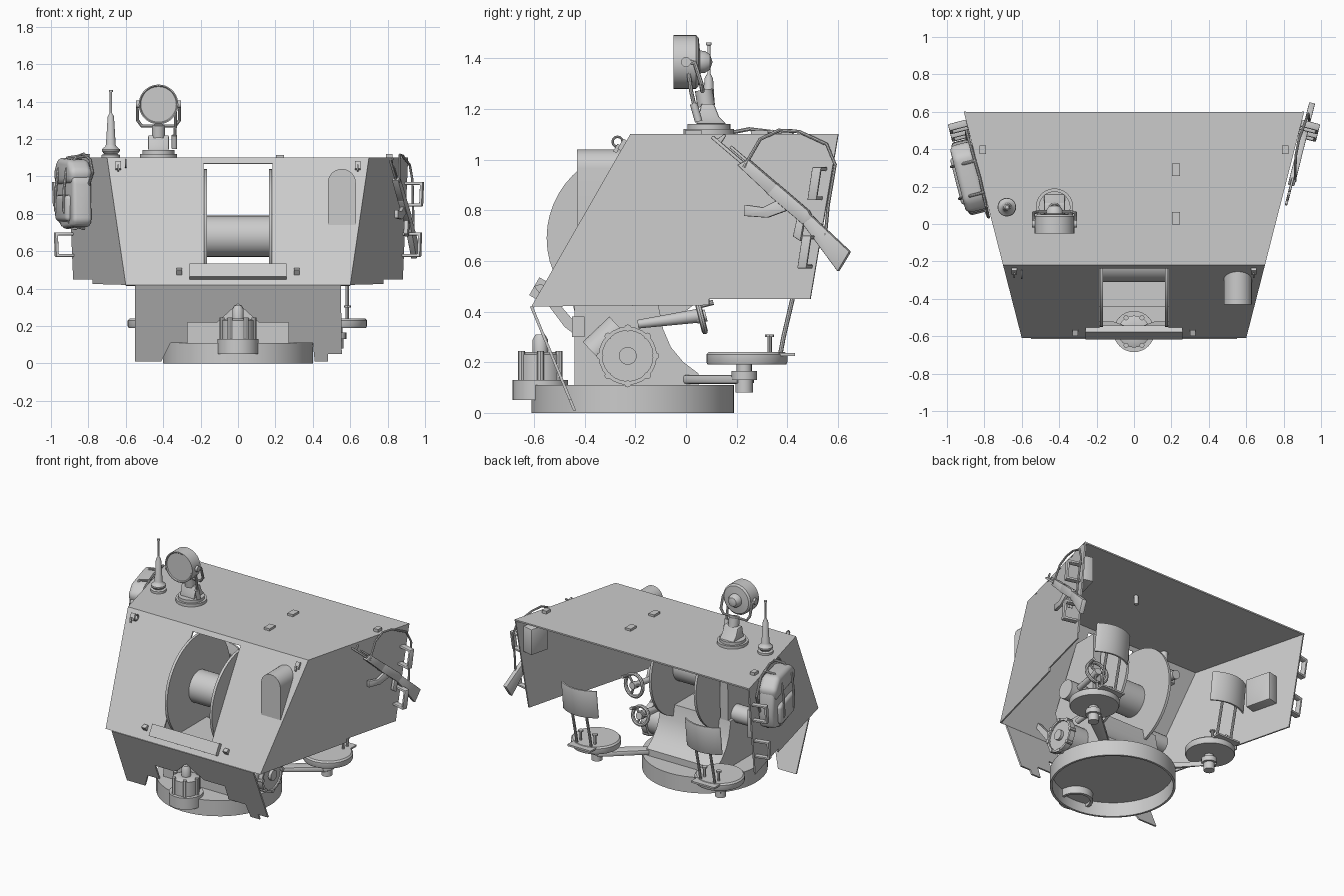
import bpy, bmesh, math
from mathutils import Vector

def finish(name, bm, bevel=0, seg=2):
    bmesh.ops.remove_doubles(bm, verts=bm.verts, dist=1e-5)
    bmesh.ops.recalc_face_normals(bm, faces=bm.faces)
    me = bpy.data.meshes.new(name)
    bm.to_mesh(me); bm.free()
    ob = bpy.data.objects.new(name, me)
    bpy.context.collection.objects.link(ob)
    if bevel:
        m = ob.modifiers.new("bevel", 'BEVEL')
        m.width, m.segments = bevel, seg
    return ob

def prism(name, pts, c0, c1, f, bevel=0, seg=2):
    bm = bmesh.new()
    a = [bm.verts.new(f(p, q, c0)) for p, q in pts]
    b = [bm.verts.new(f(p, q, c1)) for p, q in pts]
    bm.faces.new(a); bm.faces.new(b)
    for i in range(len(a)):
        j = (i + 1) % len(a)
        bm.faces.new((a[i], a[j], b[j], b[i]))
    return finish(name, bm, bevel, seg)

def rect(a0, a1, b0, b1):
    return [(a0, b0), (a1, b0), (a1, b1), (a0, b1)]

def lathe(name, prof, origin, axis=(0, 0, 1), n=32):
    bm = bmesh.new()
    q = Vector((0, 0, 1)).rotation_difference(Vector(axis))
    vs = [bm.verts.new(Vector((r, 0, h))) for r, h in prof]
    es = [bm.edges.new((vs[i], vs[i + 1])) for i in range(len(vs) - 1)]
    bmesh.ops.spin(bm, geom=vs + es, cent=(0, 0, 0), axis=(0, 0, 1), angle=math.tau, steps=n)
    bmesh.ops.remove_doubles(bm, verts=bm.verts, dist=1e-5)
    for v in bm.verts:
        v.co = q @ v.co + Vector(origin)
    return finish(name, bm)

def cyl(name, p, q, r, r2=None, n=20):
    d = Vector(q) - Vector(p)
    return lathe(name, [(0, 0), (r, 0), (r if r2 is None else r2, d.length), (0, d.length)], p, d, n)

def tube(name, pts, r):
    cu = bpy.data.curves.new(name, 'CURVE')
    cu.dimensions, cu.bevel_depth, cu.bevel_resolution, cu.use_fill_caps = '3D', r, 2, True
    sp = cu.splines.new('POLY')
    sp.points.add(len(pts) - 1)
    for k, p in zip(sp.points, pts):
        k.co = (*p, 1)
    bpy.context.collection.objects.link(bpy.data.objects.new(name, cu))

# mappings from flat coordinates to the tilted armour planes
X = lambda y, z, c: (c, y, z)
Y = lambda x, z, c: (x, c, z)
Z = lambda x, y, c: (x, y, c)
def side(s):
    return lambda y, z, o: (s * (.756 + .256 * y + .969 * o), y - .248 * o, z)
def front(s):
    return lambda x, z, o: (s * x, -.61 + .5735 * (z - .42) - .867 * o, z + .497 * o)
def apron(x, z, o):
    return (x, -.61 - .415 * (z - .42) - o, z)

# shield plates
prism("shield_roof", [(-.7, -.22), (.7, -.22), (.91, .6), (-.91, .6)], 1.09, 1.1, Z)
side_pts = [(-.22, 1.1), (.6, 1.1), (.49, .45), (.09, .45), (.09, .425), (-.61, .42)]
half = [(0, .42), (.6, .42), (.7, 1.1), (0, 1.1), (0, 1.07), (.185, 1.07), (.185, .52), (0, .52)]
for s in (1, -1):
    S, F = side(s), front(s)
    prism("shield_side", side_pts, -.01, 0, S)
    prism("shield_front", half, -.01, 0, F)
    prism("front_hook", rect(.625, .655, 1.035, 1.075), 0, .015, F)
    prism("hook_pin", rect(.635, .645, 1.02, 1.05), .01, .025, F)
    prism("roof_clip", rect(s * .79, s * .825, .375, .42), 1.1, 1.12, Z)
    # grab handles on the outer sides
    for y, z in ((.53, .84), (.49, .57)):
        c = [(0, z), (.1, z), (.1, z + .13), (0, z + .13), (0, z + .115), (.085, z + .115), (.085, z + .015), (0, z + .015)]
        prism("grab_handle", c, y - .018, y + .018, lambda o, h, k: S(k + .15 * (h - z - .06), h, o), .004)
prism("front_sill", rect(-.26, .26, .45, .52), 0, .03, front(1))
tube("lifting_ring", [(-.6, -.27 + .02 * math.cos(a), 1.07 + .02 * math.sin(a)) for a in [i * math.tau / 12 for i in range(13)]], .005)
for y in (.03, .29):
    prism("roof_block", rect(.203, .247, y - .033, y + .033), 1.1, 1.115, Z)
# lower apron with stepped notch
prism("apron", [(-.55, .42), (.55, .42), (.555, .05), (.48, .05), (.48, .01), (.41, .01), (.4, .11), (.27, .11),
      (.27, .22), (.11, .22), (0, .32), (-.11, .22), (-.27, .22), (-.27, .11), (-.36, .11), (-.41, .01), (-.55, .01)], -.006, .006, apron)
# arched sight blister
arch = [(.48, .74), (.63, .74)] + [(.555 + .075 * math.cos(a), .965 + .075 * math.sin(a)) for a in [i * math.pi / 12 for i in range(13)]]
prism("sight_blister", arch, -.43, -.24, Y)

# turntable base, pedestal and trunnion cheeks
lathe("base_ring", [(0, .1), (.385, .1), (.385, 0), (.4, 0), (.4, .11), (0, .11)], (0, -.21, 0), n=48)
low = [(-.44, .11), (-.44, .43), (-.11, .43), (-.09, .33), (-.06, .26), (-.01, .2), (.05, .155), (.05, .11)]
prism("pedestal", low, -.27, .27, X)
wall = [(-.44, .4), (-.48, .56), (-.27, .98), (-.1, .98), (-.11, .4)]
for s in (1, -1):
    prism("trunnion_wall", wall, s * .19, s * .25, X)
    cyl("elevation_cheek", (s * .165, -.2, .69), (s * .183, -.2, .69), .35, n=48)
    prism("shield_strut", [(-.6, .5), (-.57, .51), (-.44, .36), (-.44, .31), (-.48, .34)], s * .3, s * .33, X)
    prism("strut_foot", rect(s * .25, s * .34, -.45, -.4), .3, .38, Z)
cyl("drum", (-.17, -.2, .68), (.17, -.2, .68), .11, n=40)

# front drive motor
lathe("drive_motor", [(0, .07), (.09, .07), (.09, .05), (.11, .05), (.11, .13), (.085, .13), (.085, .23), (.06, .24), (.03, .24), (.03, .29), (.018, .31), (0, .31)], (0, -.575, 0))
for i in range(6):
    a = math.tau * i / 6
    cyl("motor_bolt", (.085 * math.cos(a), -.575 + .085 * math.sin(a), .13), (.085 * math.cos(a), -.575 + .085 * math.sin(a), .245), .014, n=8)

# crew seats on swing arms
for cx in (.53, -.43):
    s, cy = math.copysign(1, cx), .24
    prism("seat_arm", [(s * .2, -.06), (s * .24, .04), (cx - .03, cy + .03), (cx + .03, cy - .04)], .115, .15, Z, .008)
    lathe("seat_post", [(0, .08), (.035, .08), (.035, .13), (.05, .13), (.05, .165), (.03, .165), (.03, .19), (0, .19)], (cx, cy - .01, 0), n=16)
    lathe("seat_pad", [(0, .19), (.155, .19), (.16, .2), (.16, .23), (.15, .24), (0, .24)], (cx, cy, 0))
    for k in (-1, 1):
        x = cx + k * .055
        tube("seat_rod", [(x, .37, .22), (x, .385, .3), (x, .425, .47), (x, .445, .6)], .009)
        cyl("seat_bolt", (x, .33, .23), (x, .33, .3), .009, n=8)
        cyl("bolt_head", (x, .33, .3), (x, .33, .31), .018, n=8)
    prism("rod_bracket", rect(cx - .09, cx + .09, .31, .43), .225, .237, Z)
    cols = [(cx + .135 * i / 5, .455 - .045 * (i / 5) ** 2) for i in range(-5, 6)]
    strip = cols + [(x, y + .014) for x, y in reversed(cols)]
    prism("seat_backrest", strip, .47, .67, lambda x, y, z: (x, y + .12 * (z - .57), z), .004)

# handwheels and gearboxes
def handwheel(c, axis, r):
    ax = Vector(axis).normalized()
    lathe("handwheel", [(r + .012 * math.cos(a), .012 * math.sin(a)) for a in [i * math.tau / 8 for i in range(9)]], c, ax, 24)
    u = ax.orthogonal().normalized()
    v = ax.cross(u)
    for i in range(3):
        d = u * math.cos(i * 2.094) + v * math.sin(i * 2.094)
        cyl("wheel_spoke", c, Vector(c) + d * r, .008, n=8)
    cyl("wheel_hub", Vector(c) - ax * .02, Vector(c) + ax * .02, .024, n=12)
    cyl("wheel_grip", Vector(c) + u * r, Vector(c) + u * r + ax * .06, .011, n=10)
handwheel((.31, .06, .38), (0, 1, .25), .06)
cyl("wheel_shaft", (.31, -.19, .35), (.31, .06, .385), .017, .028)
handwheel((.36, .06, .58), (.15, 1, .1), .075)
cyl("upper_wheel_shaft", (.33, -.2, .56), (.36, .06, .58), .02)
cyl("upper_gearbox", (.25, -.2, .56), (.4, -.2, .56), .065)
cyl("gear_housing", (.27, -.23, .225), (.4, -.23, .225), .1)
lathe("gear_cover", [(0, 0), (.115, 0), (.115, .04), (.1, .04), (.1, .03), (.035, .03), (.035, .05), (0, .05)], (.39, -.23, .225), (1, 0, 0), 24)
for i in range(8):
    a = math.tau * i / 8
    p = (.39, -.23 + .11 * math.cos(a), .225 + .11 * math.sin(a))
    cyl("cover_lug", p, (.435, p[1], p[2]), .014, n=8)
cyl("gear_motor", (.34, -.365, .235), (.34, -.26, .335), .062)
cyl("left_gearbox", (-.25, -.2, .45), (-.4, -.2, .45), .06)

# items inside the shield
prism("right_wall_box", rect(.4, .54, .86, 1.04), -.09, -.01, side(1), .006)
prism("left_wall_box", rect(.22, .4, .65, .85), -.09, -.01, side(-1), .006)
prism("sight_body", rect(-.43, -.32, -.2, -.1), .86, .96, Z, .01)
cyl("sight_stem", (-.375, -.15, .95), (-.375, -.15, 1.09), .025)
cyl("sight_eyepiece", (-.375, -.12, .9), (-.375, -.03, .88), .03)
cyl("roof_post", (.225, .29, 1.03), (.225, .29, 1.09), .014)

# searchlight
lathe("lamp_base", [(0, 1.1), (.1, 1.1), (.1, 1.12), (.085, 1.12), (.085, 1.14), (0, 1.14)], (-.425, .09, 0))
prism("lamp_pedestal", [(.04, 1.14), (.16, 1.14), (.13, 1.17), (.11, 1.22), (.06, 1.22), (.05, 1.17)], -.48, -.37, X, .006)
cyl("lamp_neck", (-.425, .08, 1.21), (-.425, .07, 1.275), .035)
lathe("lamp_housing", [(0, .006), (.095, .006), (.1, 0), (.106, 0), (.106, .09), (.095, .1), (.045, .105), (.043, .125), (.03, .145), (0, .155)], (-.425, -.05, 1.385), (0, 1, 0), 36)
tube("lamp_yoke", [(-.315, 0, 1.39), (-.313, .035, 1.38), (-.313, .06, 1.3), (-.335, .065, 1.27), (-.515, .065, 1.27), (-.537, .06, 1.3), (-.537, .035, 1.38), (-.535, 0, 1.39)], .009)
for x in (-.32, -.53):
    cyl("lamp_pivot", (x - .015, 0, 1.385), (x + .015, 0, 1.385), .02, n=12)
tube("lamp_lever", [(-.335, .005, 1.38), (-.335, .02, 1.27), (-.34, .045, 1.16)], .008)
cyl("lever_grip", (-.34, .03, 1.22), (-.34, .05, 1.15), .015, n=12)

# antenna
lathe("antenna", [(0, 1.1), (.05, 1.1), (.05, 1.115), (.035, 1.12), (.048, 1.135), (.048, 1.145), (.03, 1.16), (.026, 1.17), (.017, 1.32), (.006, 1.34), (.006, 1.45), (.011, 1.452), (.011, 1.462), (0, 1.462)], (-.68, .09, 0), n=20)

# rifle slung on the right side
R = side(1)
def gun(u, v, o):
    return R(.11 + .76 * u + .65 * v, 1.09 - .65 * u + .76 * v, o + .03)
for nm, pts, w in (
    ("rifle_barrel", rect(0, .3, -.007, .007), .007), ("rifle_gas_tube", rect(.08, .3, .012, .024), .006),
    ("rifle_front_sight", [(.02, 0), (.045, 0), (.04, .04), (.03, .04)], .005),
    ("rifle_handguard", [(.15, -.018), (.32, -.026), (.32, .026), (.17, .026)], .018),
    ("rifle_receiver", [(.31, -.028), (.5, -.028), (.51, .015), (.48, .027), (.31, .027)], .017),
    ("rifle_magazine", [(.36, -.02), (.42, -.02), (.375, -.1), (.3, -.155), (.272, -.12), (.335, -.08)], .011),
    ("rifle_grip", [(.465, -.025), (.5, -.025), (.535, -.085), (.5, -.09)], .012),
    ("rifle_stock", [(.49, .02), (.71, .01), (.725, -.08), (.5, -.028)], .016)):
    prism(nm, pts, -w, w, gun, .004)
tube("rifle_sling", [R(*p) for p in ((.24, .97, .045), (.3, 1.08, .03), (.37, 1.115, .015), (.45, 1.11, .01), (.56, 1.06, .02), (.595, .98, .025), (.57, .82, .035), (.56, .7, .04))], .007)

# rucksack strapped to the left side
L = side(-1)
prism("rucksack", [(.07, .76), (.1, .73), (.3, .72), (.43, .76), (.46, .86), (.44, 1.02), (.36, 1.07), (.13, 1.06), (.08, .98)], .005, .11, L, .035, 4)
prism("rucksack_flap", [(.1, .96), (.43, .95), (.45, 1.03), (.38, 1.1), (.15, 1.09), (.08, 1.03)], .0, .122, L, .03, 4)
prism("rucksack_pocket", [(.14, .76), (.37, .76), (.39, .9), (.13, .9)], .08, .135, L, .022, 3)
for y in (.17, .34):
    tube("rucksack_strap", [L(y, z, o) for z, o in ((1.11, 0), (1.1, .07), (1.04, .122), (.93, .135), (.82, .138), (.74, .1), (.72, .02))], .008)
tube("rucksack_sling", [L(*p) for p in ((.09, .95, .02), (.04, 1.02, .012), (.1, 1.09, .01), (.25, 1.12, .005), (.42, 1.1, .01), (.5, 1.0, .012), (.46, .88, .02))], .008)

# make everything mesh and smooth curved parts
bpy.context.view_layer.update()
bpy.ops.object.select_all(action='SELECT')
bpy.context.view_layer.objects.active = bpy.context.selected_objects[0]
bpy.ops.object.convert(target='MESH')
bpy.ops.object.shade_smooth_by_angle(angle=math.radians(35))
